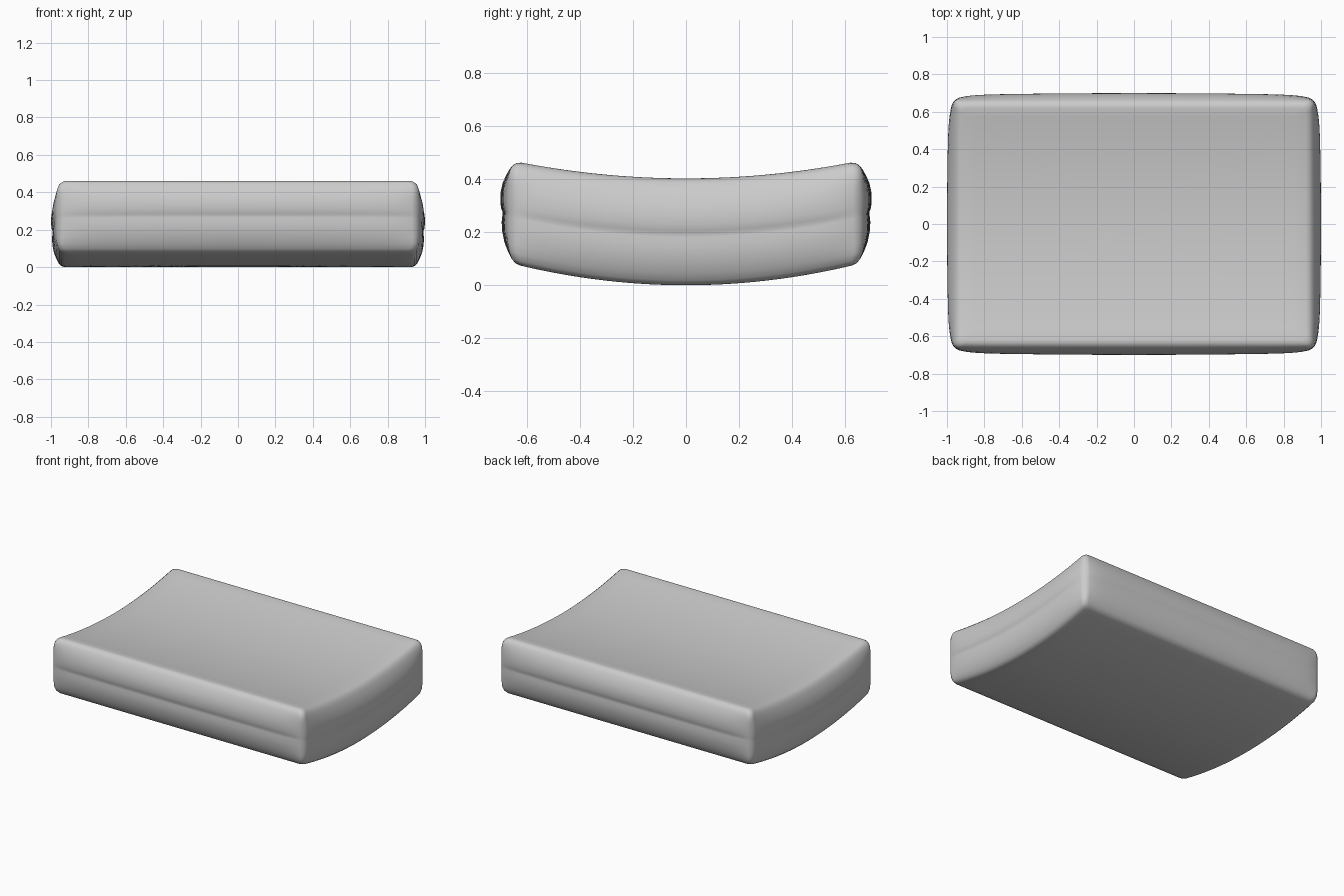
import bpy, bmesh
from math import sin, cos, pi

if "Cube" in bpy.data.objects:
    bpy.data.objects.remove(bpy.data.objects["Cube"])

HX, HY, R, BULGE = 0.965, 0.665, 0.03, 0.035


def top(y):
    return 0.405 + 0.155 * y * y


def bottom(y):
    return 0.003 + 0.19 * y * y


# rounded rectangle outline, evenly subdivided along its sides
def outline():
    pts = []
    corners = [(1, -1, -pi / 2), (1, 1, 0), (-1, 1, pi / 2), (-1, -1, pi)]
    arcs = [[(sx * (HX - R) + R * cos(a0 + i * pi / 8),
              sy * (HY - R) + R * sin(a0 + i * pi / 8)) for i in range(5)]
            for sx, sy, a0 in corners]
    for k in range(4):
        pts += arcs[k]
        a, b = arcs[k][-1], arcs[(k + 1) % 4][0]
        for i in range(1, 32):
            f = 0.5 - 0.5 * cos(pi * i / 32)
            pts.append((a[0] + (b[0] - a[0]) * f, a[1] + (b[1] - a[1]) * f))
    return pts


# how far the padded wall swells along each side
def swell(u, p):
    u = min(abs(u), 1)
    return max(0, 1 - 0.3 * u * u - 0.7 * u ** p)


# wall section: (inset, swell weight, height fraction), with a seam groove
WALL = [(.040, 0, 0), (.022, 0, .012), (.009, .03, .045), (.001, .2, .11),
        (0, .55, .19), (0, .78, .29), (0, .84, .38), (0, .76, .45),
        (0, .74, .48), (0, .88, .51), (0, .99, .57), (0, .97, .66),
        (0, .75, .76), (0, .35, .85), (.004, .12, .91), (.012, .02, .955),
        (.027, 0, .988), (.046, 0, 1)]
CAP = [.08, .16, .28, .42, .56, .7, .85]

bm = bmesh.new()
base = outline()


def ring(inset, weight, t):
    vs = []
    for x, y in base:
        px = x * (HX - inset) / HX
        py = y * (HY - inset) / HY
        if abs(x) > HX - R:
            px += (1 if x > 0 else -1) * BULGE * weight * swell(y / HY, 10)
        if abs(y) > HY - R:
            py += (1 if y > 0 else -1) * BULGE * weight * swell(x / HX, 16)
        vs.append(bm.verts.new((px, py, bottom(py) + t * (top(py) - bottom(py)))))
    return vs


def cap_ring(s, inset, height):
    return [bm.verts.new((x * (HX - inset) / HX * (1 - s), y * (HY - inset) / HY * (1 - s),
                          height(y * (HY - inset) / HY * (1 - s)))) for x, y in base]


rings = [cap_ring(s, .04, bottom) for s in reversed(CAP)]
rings += [ring(*w) for w in WALL]
rings += [cap_ring(s, .046, top) for s in CAP]
n = len(base)
for a, b in zip(rings, rings[1:]):
    for i in range(n):
        j = (i + 1) % n
        bm.faces.new((a[i], a[j], b[j], b[i]))
for loop, height in ((rings[0], bottom), (rings[-1], top)):
    c = bm.verts.new((0, 0, height(0)))
    for i in range(n):
        bm.faces.new((loop[i], loop[(i + 1) % n], c))
bmesh.ops.recalc_face_normals(bm, faces=bm.faces)
lowest = min(v.co.z for v in bm.verts)
for v in bm.verts:
    v.co.z -= lowest

# curved padded cushion
mesh = bpy.data.meshes.new("cushion")
bm.to_mesh(mesh)
bm.free()
cushion = bpy.data.objects.new("cushion", mesh)
bpy.context.collection.objects.link(cushion)
for p in mesh.polygons:
    p.use_smooth = True
